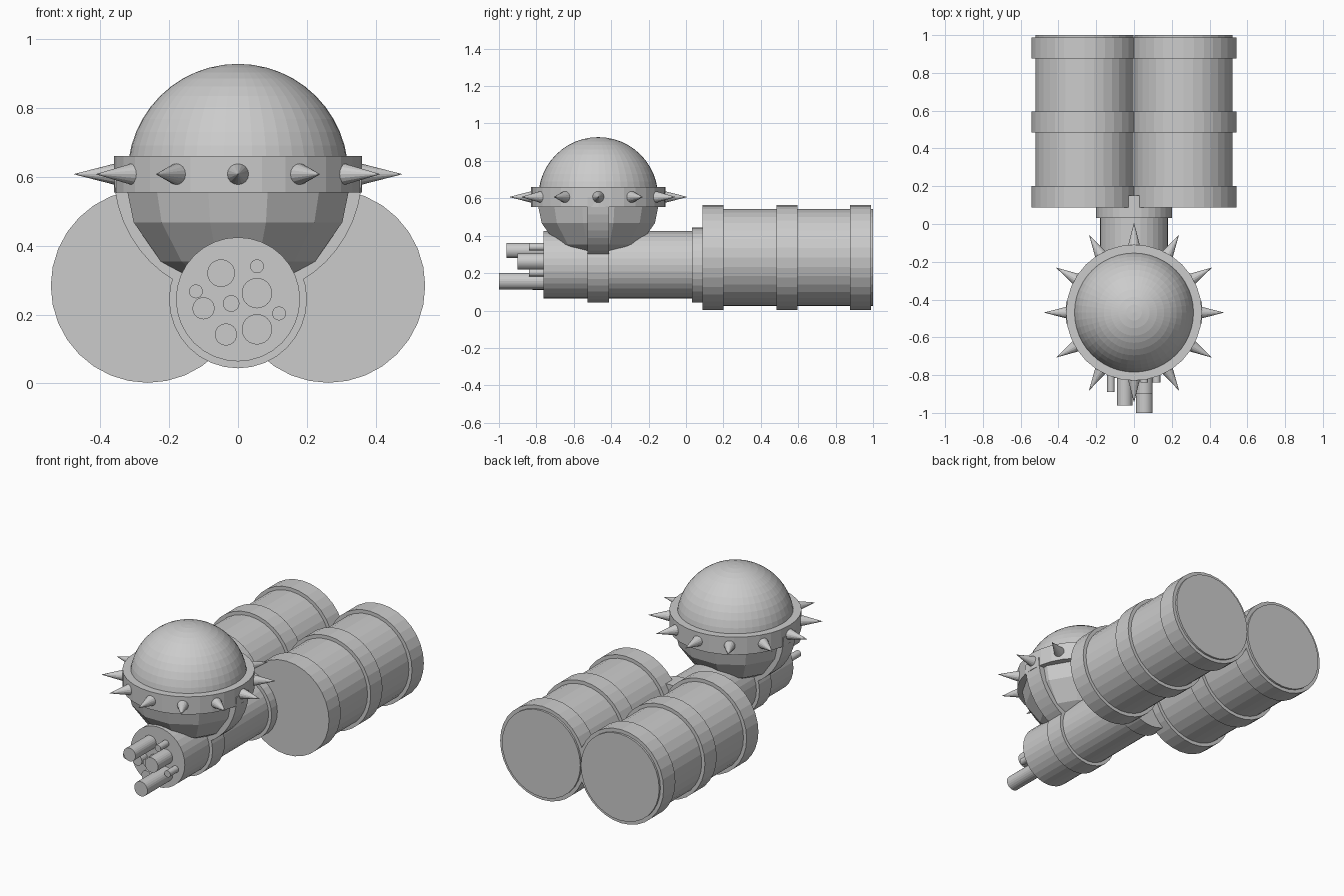
import bpy, bmesh
from math import pi, sin, cos, radians
from mathutils import Matrix, Vector

if "Cube" in bpy.data.objects:
    bpy.data.objects.remove(bpy.data.objects["Cube"])

SY, SZ = -0.469, 0.607      # ball centre
BZ = 0.244                  # barrel axis height


def lathe(name, profile, loc, axis='Z', n=32, start=0.0, sweep=2 * pi, smooth=False, loop=False):
    """Revolve (radius, height) points round Z or Y; capped, or looped for ring sections."""
    bm = bmesh.new()
    full = abs(sweep - 2 * pi) < 1e-6
    count = n if full else n + 1
    rings = []
    for i in range(count):
        t = start + sweep * i / n
        ring = []
        for r, h in profile:
            p = (r * cos(t), r * sin(t), h) if axis == 'Z' else (r * cos(t), h, r * sin(t))
            ring.append(bm.verts.new(p))
        rings.append(ring)
    m = len(profile)
    for i in range(n):
        a, b = rings[i], rings[(i + 1) % count]
        for j in range(m if loop else m - 1):
            k = (j + 1) % m
            bm.faces.new((a[j], b[j], b[k], a[k]))
    if not full:
        bm.faces.new(rings[0])
        bm.faces.new(rings[-1])
    elif not loop:
        for j in (0, m - 1):
            if profile[j][0] > 1e-4:
                bm.faces.new([r[j] for r in rings])
    bmesh.ops.remove_doubles(bm, verts=bm.verts, dist=1e-5)
    bmesh.ops.recalc_face_normals(bm, faces=bm.faces)
    me = bpy.data.meshes.new(name)
    bm.to_mesh(me)
    bm.free()
    ob = bpy.data.objects.new(name, me)
    ob.location = loc
    bpy.context.collection.objects.link(ob)
    if smooth:
        me.shade_smooth()
    return ob


def rod(name, r, y0, y1, x, z, n=32):
    return lathe(name, [(r, y0), (r, y1)], (x, 0, z), 'Y', n)


# Twin tanks with three raised bands each
R, B = 0.26, 0.281
tank = [(B, 0.088), (B, 0.2), (R, 0.2), (R, 0.484), (B, 0.484), (B, 0.596), (R, 0.596),
        (R, 0.876), (B, 0.876), (B, 0.988), (R, 0.988), (R, 1.0)]
for side, x in (("left", -0.262), ("right", 0.262)):
    lathe("tank_" + side, tank, (x, 0, B + 0.002), 'Y')

# Main barrel, rear collar and clamp band
rod("barrel", 0.18, -0.762, 0.1, 0, BZ)
rod("rear_collar", 0.2, 0.033, 0.15, 0, BZ)
rod("barrel_clamp", 0.2, SY - 0.058, SY + 0.058, 0, BZ)

# Nozzle tubes: x, z, radius, front end y
tubes = [(-0.049, 0.32, 0.04, -0.96), (0.055, 0.34, 0.02, -0.84), (0.055, 0.262, 0.044, -0.9),
         (-0.122, 0.267, 0.02, -0.89), (-0.1, 0.218, 0.032, -0.815), (-0.02, 0.232, 0.024, -0.84),
         (0.119, 0.203, 0.02, -0.84), (-0.035, 0.142, 0.032, -0.82), (0.055, 0.157, 0.044, -1.0)]
for i, (x, z, r, y) in enumerate(tubes):
    rod(f"nozzle_tube_{i + 1}", r, y, -0.74, x, z, 24)

# Fine upper dome and coarse lower bowl
dome = [(0.32 * cos(pi / 2 * i / 12), 0.32 * sin(pi / 2 * i / 12)) for i in range(13)]
lathe("dome", dome, (0, SY, SZ), n=48)
bowl = [(0.343 * cos(radians(a)), -0.343 * sin(radians(a))) for a in (0, 24, 47.5, 71, 90)]
lathe("bowl", bowl, (0, SY, SZ), n=12, start=radians(15))

# Spiked belt
lathe("belt", [(0.3, -0.053), (0.36, -0.053), (0.36, 0.053), (0.3, 0.053)], (0, SY, SZ), n=32, loop=True)
for i in range(12):
    t = i * pi / 6
    spike = lathe(f"spike_{i + 1}", [(0.034, 0), (0, 0.132)],
                  (0.345 * cos(t), SY + 0.345 * sin(t), SZ), n=16)
    spike.rotation_euler = (0, pi / 2, t)

# Strap cradling the ball from belt to clamp
lathe("cradle_strap", [(0.32, -0.058), (0.36, -0.058), (0.36, 0.058), (0.32, 0.058)],
      (0, SY, SZ), 'Y', 24, pi, pi, loop=True)
